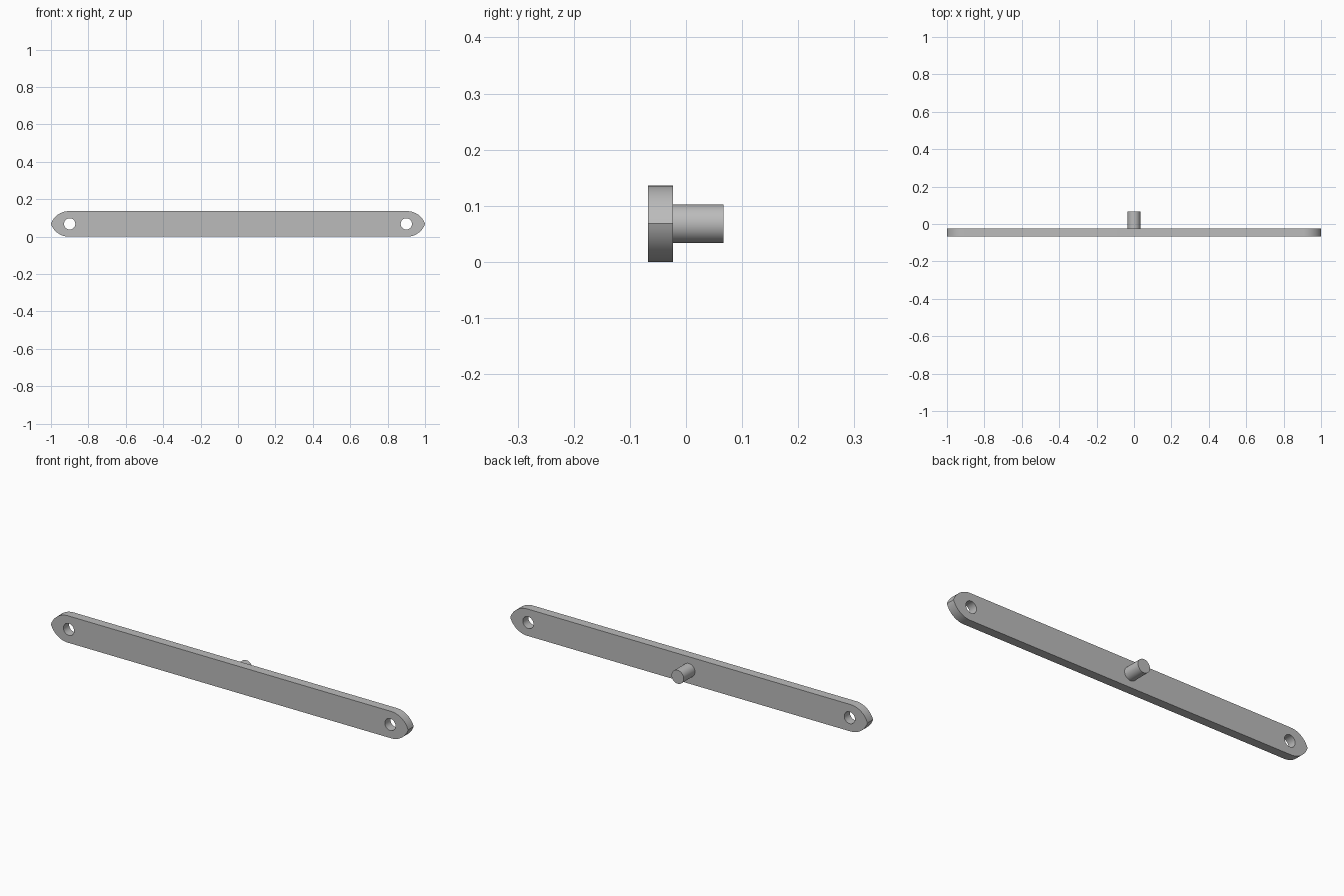
import bpy, bmesh
from math import sin, cos, asin, pi
from mathutils import Vector

cube = bpy.data.objects.get("Cube")
if cube:
    bpy.data.objects.remove(cube)

HALF_LENGTH, HALF_HEIGHT = 1.0, 0.068
FRONT, BACK, PIN_END = -0.068, -0.023, 0.067
SHOULDER = 0.905      # where the rounded ends begin
HOLE_X, HOLE_RADIUS, PIN_RADIUS = 0.9, 0.03, 0.034

grey = bpy.data.materials.new("grey_metal")
grey.use_nodes = True
colour = (0.5, 0.5, 0.5, 1)
grey.diffuse_color = colour
grey.node_tree.nodes["Principled BSDF"].inputs["Base Color"].default_value = colour


def extrude_profile(name, points, y0, y1):
    """Extrude an outline in the x-z plane from y0 to y1."""
    bm = bmesh.new()
    face = bm.faces.new([bm.verts.new((x, y0, z)) for x, z in points])
    result = bmesh.ops.extrude_face_region(bm, geom=[face])
    moved = [g for g in result["geom"] if isinstance(g, bmesh.types.BMVert)]
    bmesh.ops.translate(bm, verts=moved, vec=Vector((0, y1 - y0, 0)))
    bmesh.ops.recalc_face_normals(bm, faces=bm.faces)
    mesh = bpy.data.meshes.new(name)
    bm.to_mesh(mesh)
    bm.free()
    mesh.materials.append(grey)
    obj = bpy.data.objects.new(name, mesh)
    bpy.context.collection.objects.link(obj)
    return obj


def circle(x, radius, sides=48):
    return [(x + radius * cos(2 * pi * i / sides),
             HALF_HEIGHT + radius * sin(2 * pi * i / sides)) for i in range(sides)]


def smooth(obj):
    bpy.ops.object.select_all(action="DESELECT")
    obj.select_set(True)
    bpy.context.view_layer.objects.active = obj
    bpy.ops.object.shade_smooth_by_angle(angle=pi / 6)


# Bar outline: two arcs meet in a blunt point at each end
run = HALF_LENGTH - SHOULDER
arc_radius = (run ** 2 + HALF_HEIGHT ** 2) / (2 * HALF_HEIGHT)
sweep = asin(run / arc_radius)
steps = 16
quarter = []
for i in range(steps + 1):
    a = sweep * i / steps
    quarter.append((SHOULDER + arc_radius * sin(a),
                    HALF_HEIGHT - arc_radius + arc_radius * cos(a)))
right_end = quarter + [(x, -z) for x, z in reversed(quarter[:-1])]
outline = right_end + [(-x, -z) for x, z in right_end]
bar = extrude_profile("bar", [(x, z + HALF_HEIGHT) for x, z in outline], FRONT, BACK)

# Bolt holes through both ends
for side in (-1, 1):
    cutter = extrude_profile("hole_cutter", circle(side * HOLE_X, HOLE_RADIUS),
                             FRONT - 0.05, BACK + 0.05)
    cutter.hide_render = True
    mod = bar.modifiers.new("hole", "BOOLEAN")
    mod.operation = "DIFFERENCE"
    mod.solver = "EXACT"
    mod.object = cutter
    bpy.context.view_layer.objects.active = bar
    bpy.ops.object.modifier_apply(modifier=mod.name)
    bpy.data.objects.remove(cutter)
smooth(bar)

# Round pin on the back
pin = extrude_profile("pin", circle(0, PIN_RADIUS), BACK, PIN_END)
smooth(pin)
